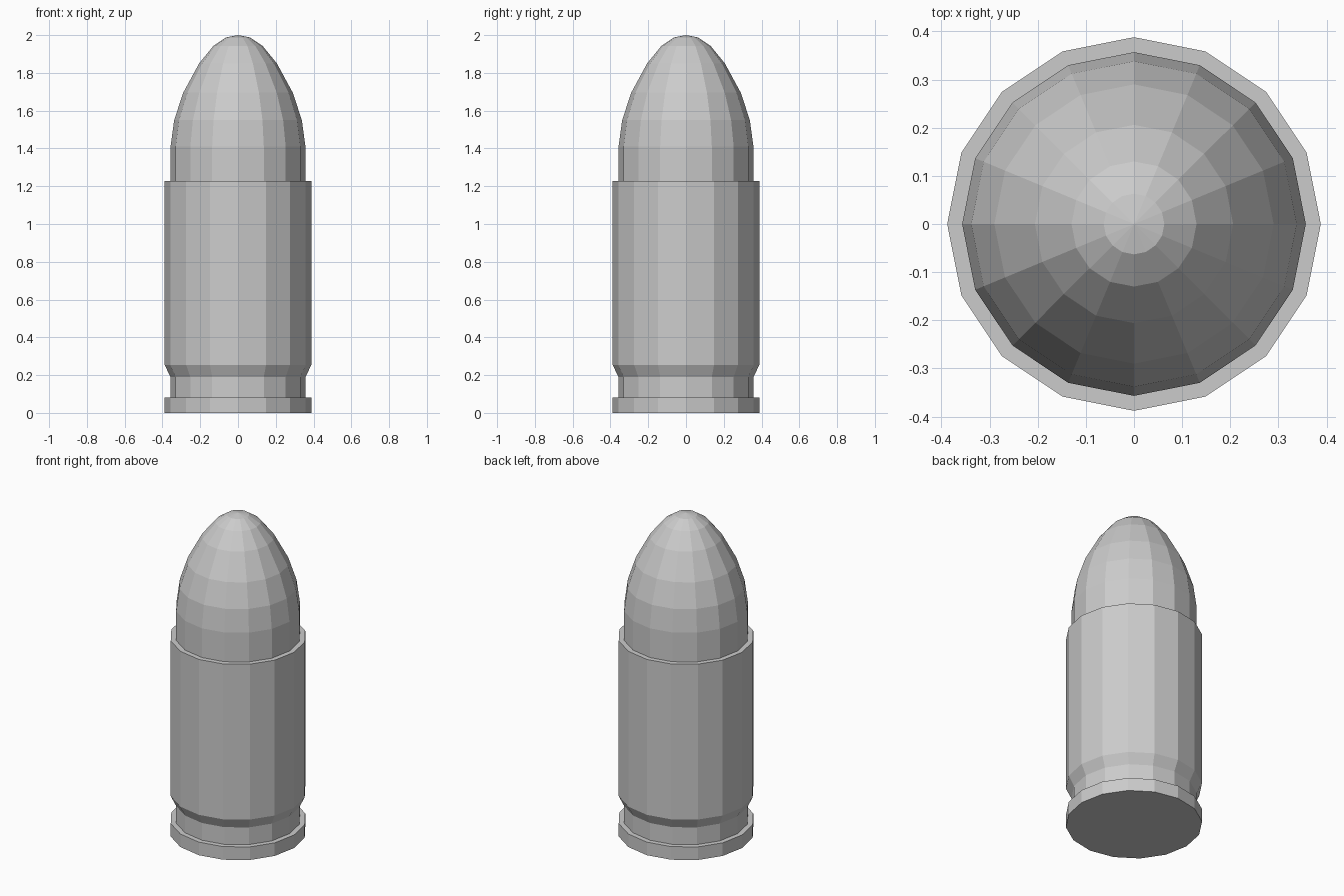
import bpy
import bmesh
from math import cos, sin, tau

if "Cube" in bpy.data.objects:
    bpy.data.objects.remove(bpy.data.objects["Cube"])

SIDES = 16


def lathe(name, profile):
    """Revolve (radius, z) points into a closed flat-shaded solid."""
    bm = bmesh.new()
    rings = []
    for r, z in profile:
        if r == 0:
            rings.append([bm.verts.new((0, 0, z))] * SIDES)
        else:
            rings.append([bm.verts.new((r * cos(tau * i / SIDES), r * sin(tau * i / SIDES), z))
                          for i in range(SIDES)])
    for low, high in zip(rings, rings[1:]):
        for i in range(SIDES):
            j = (i + 1) % SIDES
            corners = [low[i], low[j], high[j], high[i]]
            bm.faces.new(list(dict.fromkeys(corners)))
    # Flat caps on open ends
    for ring, (r, z) in ((rings[0], profile[0]), (rings[-1], profile[-1])):
        if r > 0:
            bm.faces.new(ring)
    bmesh.ops.recalc_face_normals(bm, faces=bm.faces)
    mesh = bpy.data.meshes.new(name)
    bm.to_mesh(mesh)
    bm.free()
    obj = bpy.data.objects.new(name, mesh)
    bpy.context.collection.objects.link(obj)
    return obj


# Casing with rim, extraction groove and straight wall
lathe("casing", [(0.388, 0), (0.388, 0.082), (0.357, 0.082), (0.357, 0.19),
                 (0.388, 0.253), (0.388, 1.227)])

# Rounded tip seated in the casing mouth
lathe("bullet_tip", [(0.357, 1.2), (0.357, 1.41), (0.338, 1.55), (0.29, 1.695),
                     (0.206, 1.85), (0.13, 1.943), (0.063, 1.988), (0, 2.0)])
